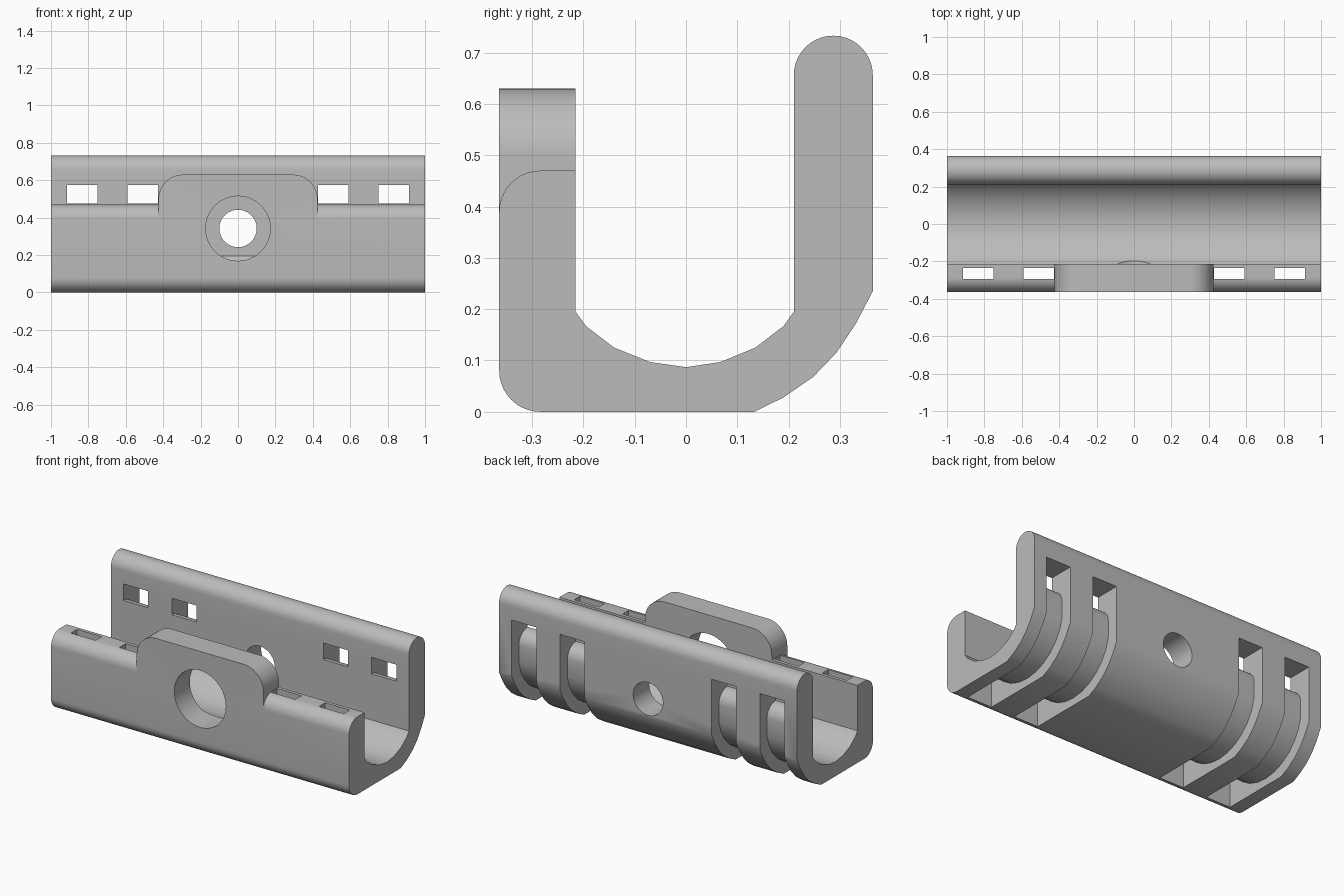
import bpy, bmesh, math
from mathutils import Vector

if "Cube" in bpy.data.objects:
    bpy.data.objects.remove(bpy.data.objects["Cube"])

grey = bpy.data.materials.new("plain grey")
grey.diffuse_color = (0.5, 0.5, 0.5, 1)
grey.use_nodes = True
grey.node_tree.nodes["Principled BSDF"].inputs["Base Color"].default_value = grey.diffuse_color


def arc(cx, cy, r, a0, a1, n):
    """Points on an arc, angles in degrees."""
    return [(cx + r * math.cos(math.radians(a0 + (a1 - a0) * i / n)),
             cy + r * math.sin(math.radians(a0 + (a1 - a0) * i / n))) for i in range(n + 1)]


def prism(name, points, place, offset):
    """Extrude a closed 2D outline."""
    bm = bmesh.new()
    face = bm.faces.new([bm.verts.new(place(*p)) for p in points])
    ext = bmesh.ops.extrude_face_region(bm, geom=[face])
    bmesh.ops.translate(bm, vec=Vector(offset),
                        verts=[v for v in ext["geom"] if isinstance(v, bmesh.types.BMVert)])
    bmesh.ops.recalc_face_normals(bm, faces=bm.faces)
    mesh = bpy.data.meshes.new(name)
    bm.to_mesh(mesh)
    bm.free()
    mesh.materials.append(grey)
    ob = bpy.data.objects.new(name, mesh)
    bpy.context.collection.objects.link(ob)
    return ob


def side_prism(name, points, x0, x1):
    return prism(name, points, lambda y, z: (x0, y, z), (x1 - x0, 0, 0))


def front_prism(name, points, y0, y1):
    return prism(name, points, lambda x, z: (x, y0, z), (0, y1 - y0, 0))


def combine(target, other, operation):
    """Apply a boolean and drop the helper."""
    mod = target.modifiers.new("cut", 'BOOLEAN')
    mod.object, mod.operation, mod.solver = other, operation, 'EXACT'
    bpy.context.view_layer.objects.active = target
    bpy.ops.object.modifier_apply(modifier=mod.name)
    bpy.data.objects.remove(other, do_unlink=True)


# Channel body: low front wall, faceted trough, tall rounded back wall
profile = arc(-0.284, 0.08, 0.08, 270, 180, 10)
profile += arc(-0.284, 0.39, 0.08, 180, 90, 10)
profile += [(-0.215, 0.47), (-0.215, 0.195), (-0.195, 0.167), (-0.14, 0.125), (-0.07, 0.097),
            (0, 0.087), (0.067, 0.097), (0.135, 0.125), (0.19, 0.167), (0.21, 0.195)]
profile += arc(0.287, 0.656, 0.077, 180, 0, 20)
profile += [(0.364, 0.235), (0.33, 0.17), (0.293, 0.115), (0.248, 0.068), (0.19, 0.028), (0.133, 0)]
body = side_prism("clamp_channel", profile, -1, 1)

# Rounded tab standing on the front wall
tab = [(-0.425, 0.25), (0.425, 0.25)]
tab += arc(0.295, 0.5, 0.13, 0, 90, 12) + arc(-0.295, 0.5, 0.13, 90, 180, 12)
combine(body, front_prism("front_tab", tab, -0.364, -0.215), 'UNION')

# Large front bore and small back bore
combine(body, front_prism("front_bore", arc(0, 0.342, 0.173, 0, 352.5, 47), -0.6, 0), 'DIFFERENCE')
combine(body, front_prism("back_bore", arc(0, 0.342, 0.1, 0, 350, 35), 0, 0.6), 'DIFFERENCE')

# Strap slots: back window, outer groove round the bottom, shaft up the front wall
slot = [(0.5, 0.575), (0.15, 0.575), (0.15, 0.475)]
slot += arc(0.215, 0.395, 0.08, 90, 0, 8)
slot += arc(0, 0.345, 0.3, -10, -141.6, 10)
slot += [(-0.235, 0.6), (-0.293, 0.6), (-0.293, -0.1), (0.5, -0.1)]
for side in (-1, 1):
    for x0, x1 in ((0.427, 0.59), (0.75, 0.915)):
        combine(body, side_prism("strap_slot", slot, side * x0, side * x1), 'DIFFERENCE')

# Smooth the rounds, keep the edges crisp
bpy.ops.object.select_all(action='DESELECT')
body.select_set(True)
bpy.context.view_layer.objects.active = body
bpy.ops.object.shade_smooth_by_angle(angle=math.radians(30))
